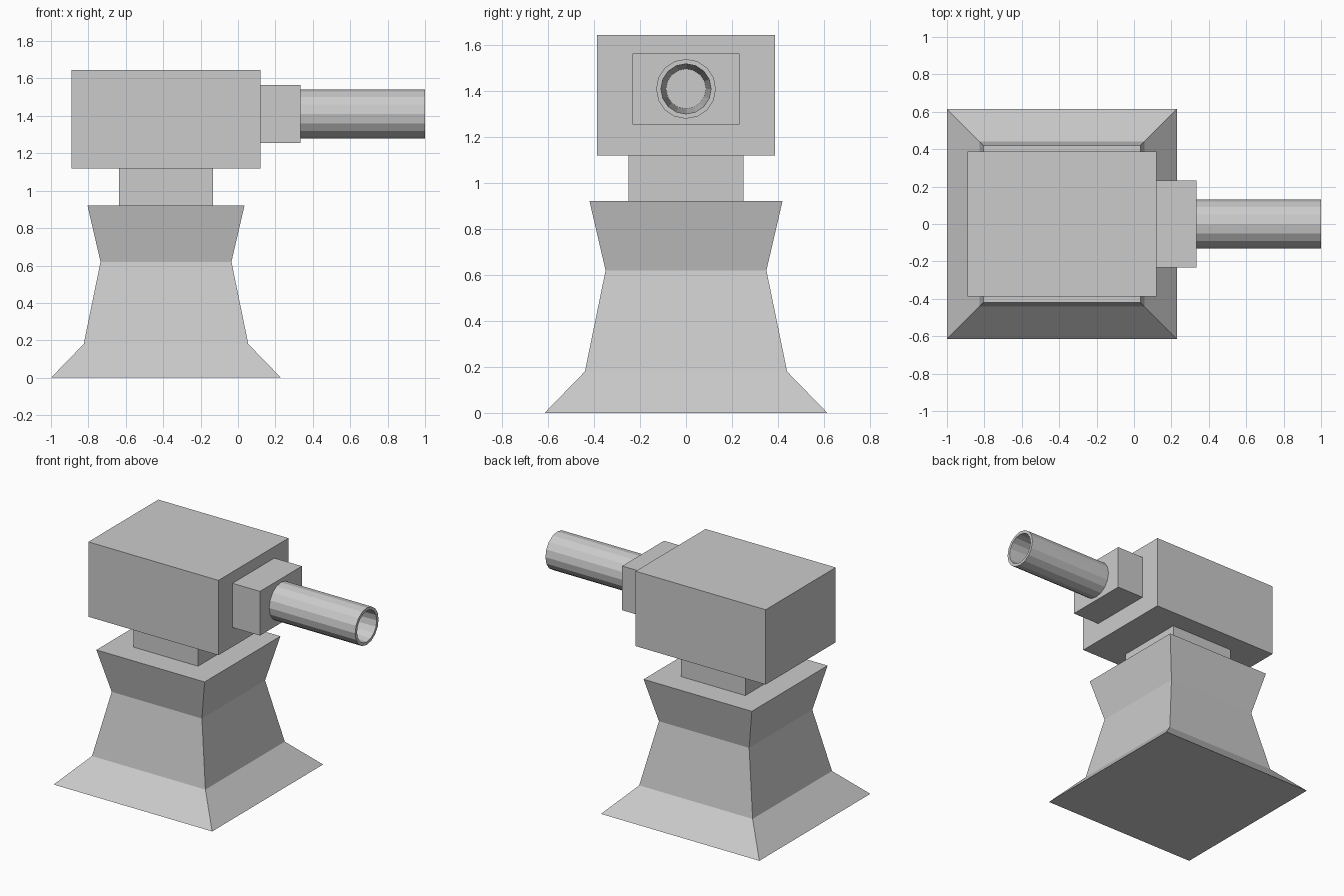
import bpy, math
from mathutils import Vector

if "Cube" in bpy.data.objects:
    bpy.data.objects.remove(bpy.data.objects["Cube"])

CX = -0.385      # pedestal axis
AXIS_Z = 1.41    # barrel axis


def make_object(name, verts, faces):
    mesh = bpy.data.meshes.new(name)
    mesh.from_pydata(verts, [], faces)
    mesh.update()
    obj = bpy.data.objects.new(name, mesh)
    bpy.context.collection.objects.link(obj)
    return obj


def loft(name, rings):
    """Skin a stack of equal-length vertex rings and cap both ends."""
    n = len(rings[0])
    verts = [v for ring in rings for v in ring]
    faces = [(r * n + i, r * n + (i + 1) % n, (r + 1) * n + (i + 1) % n, (r + 1) * n + i)
             for r in range(len(rings) - 1) for i in range(n)]
    faces.append(tuple(reversed(range(n))))
    faces.append(tuple(range(len(verts) - n, len(verts))))
    return make_object(name, verts, faces)


def rect(x0, x1, hy, z):
    return [Vector(p) for p in ((x0, -hy, z), (x1, -hy, z), (x1, hy, z), (x0, hy, z))]


def box(name, x0, x1, hy, z0, z1):
    return loft(name, [rect(x0, x1, hy, z0), rect(x0, x1, hy, z1)])


def circle(x, r, sides=16):
    return [Vector((x, r * math.cos(a), AXIS_Z + r * math.sin(a)))
            for a in (2 * math.pi * i / sides for i in range(sides))]


# Flared square pedestal: (height, half width)
profile = [(0, 0.615), (0.18, 0.44), (0.62, 0.35), (0.922, 0.42)]
loft("pedestal", [rect(CX - h, CX + h, h, z) for z, h in profile])

# Neck, turret head and barrel mount
box("neck", CX - 0.25, CX + 0.25, 0.25, 0.922, 1.12)
box("turret_head", -0.89, 0.12, 0.388, 1.12, 1.645)
box("barrel_mount", 0.12, 0.333, 0.232, 1.255, 1.565)

# Hollow barrel with a slightly tapering bore
loft("barrel", [circle(x, r) for x, r in
                [(0.333, 0.13), (1.0, 0.13), (1.0, 0.109), (0.40, 0.087)]])
